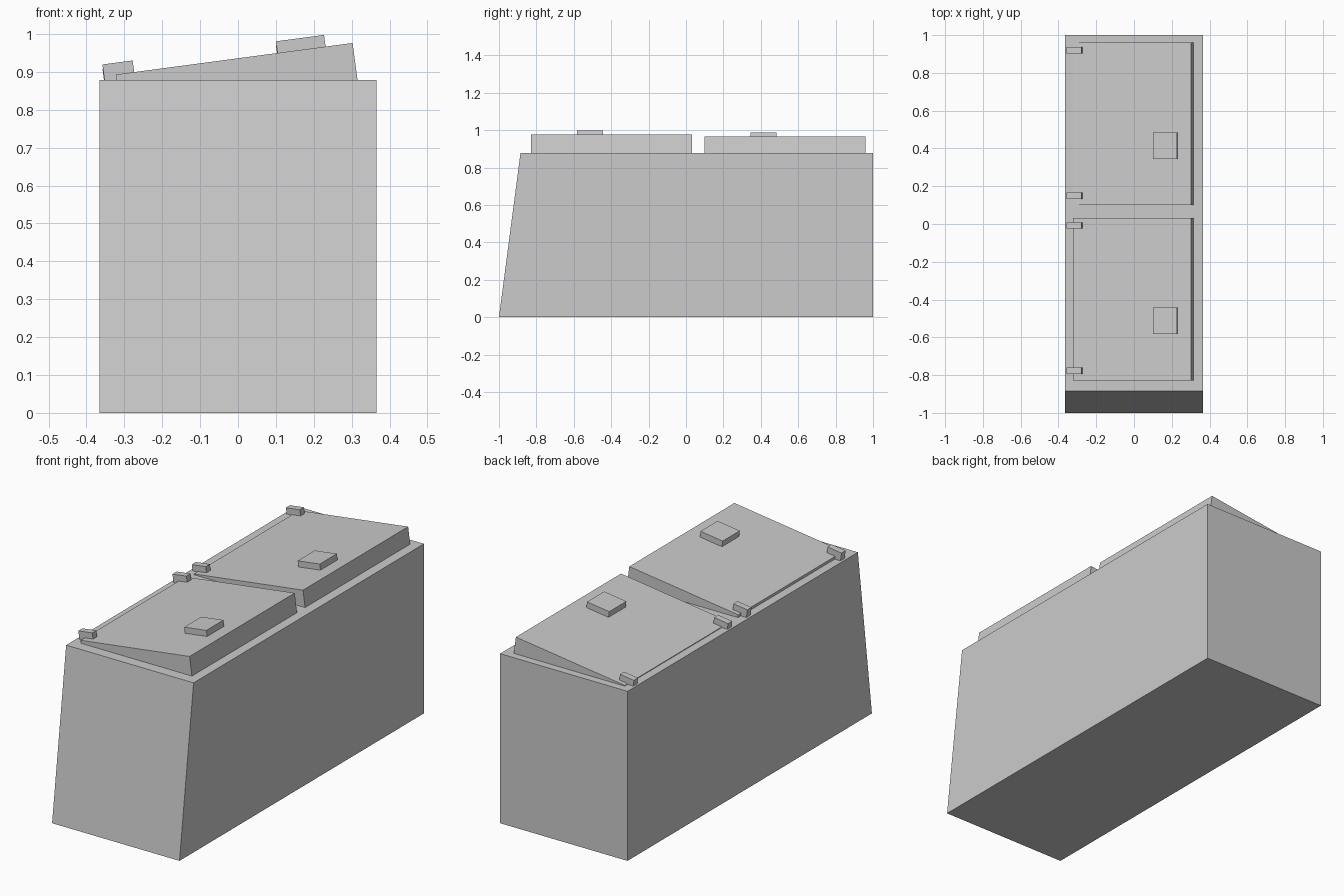
import bpy
import bmesh
from math import atan2
from mathutils import Matrix

cube = bpy.data.objects.get("Cube")
if cube:
    bpy.data.objects.remove(cube, do_unlink=True)

GREY = (0.6, 0.6, 0.6, 1.0)
mat = bpy.data.materials.new("plain grey")
mat.use_nodes = True
mat.diffuse_color = GREY
mat.node_tree.nodes["Principled BSDF"].inputs["Base Color"].default_value = GREY


def box(name, x, y, z, matrix=Matrix(), front_slant=0.0):
    """Box from (min, max) ranges; front_slant pulls the top front edge back."""
    bm = bmesh.new()
    bmesh.ops.create_cube(bm, size=1)
    for v in bm.verts:
        top, front = v.co.z > 0, v.co.y < 0
        v.co = (x[v.co.x > 0], y[v.co.y > 0], z[v.co.z > 0])
        if top and front:
            v.co.y += front_slant
    bm.transform(matrix)
    mesh = bpy.data.meshes.new(name)
    bm.to_mesh(mesh)
    bm.free()
    mesh.materials.append(mat)
    obj = bpy.data.objects.new(name, mesh)
    bpy.context.collection.objects.link(obj)
    return obj


# Main body with a sloping front
box("body", (-0.365, 0.365), (-1, 1), (0, 0.878), front_slant=0.115)

# Two tilted lids, each with a handle and two hinges;
# the frame origin is the low top edge of the lid
tilt = Matrix.Rotation(-atan2(0.084, 0.63), 4, "Y")
for side, y0, edge_z in (("front", -0.828, 0.893), ("back", 0.1, 0.882)):
    frame = Matrix.Translation((-0.322, y0, edge_z)) @ tilt
    box(side + "_lid", (0, 0.63), (0, 0.86), (-0.1, 0), frame)
    handle_y = 0.245
    box(side + "_handle", (0.43, 0.558), (handle_y, handle_y + 0.14), (-0.005, 0.031), frame)
    for label, y in (("near", 0.033), ("far", 0.803)):
        box(f"{side}_hinge_{label}", (-0.032, 0.0485), (y, y + 0.034),
            (-0.02, 0.031), frame)
